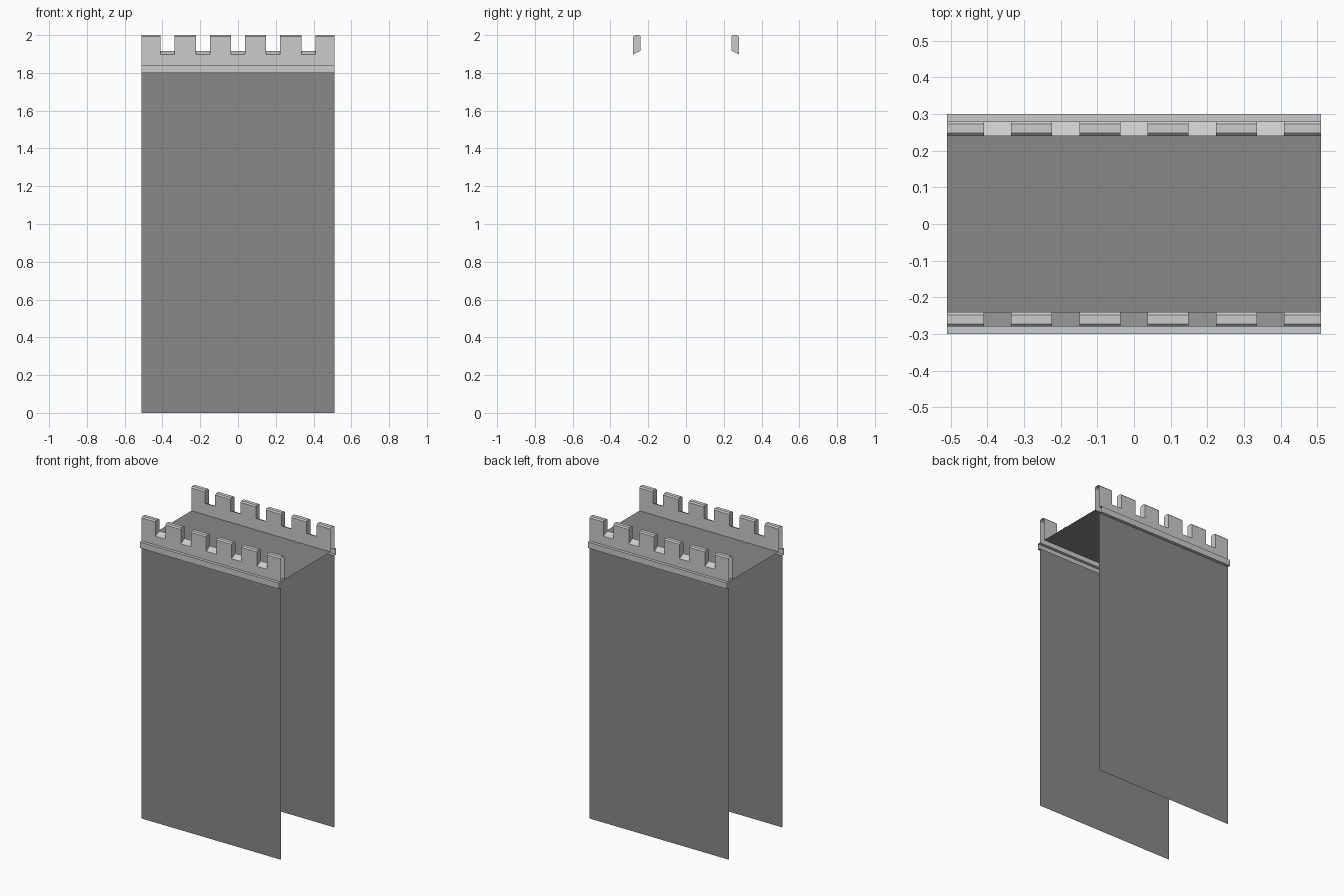
import bpy, bmesh

if "Cube" in bpy.data.objects:
    bpy.data.objects.remove(bpy.data.objects["Cube"])

HALF = 0.51                  # half length of the wall section
PITCH, GAP = 0.186, 0.037    # crenel spacing and half width
INNER, OUTER = 0.24, 0.28    # parapet faces
DECK, TOP, BEV = 1.84, 2.0, 0.008

stone = bpy.data.materials.new("dark_stone")
stone.diffuse_color = (0.25, 0.25, 0.25, 1)
stone.use_nodes = True
stone.node_tree.nodes["Principled BSDF"].inputs["Base Color"].default_value = stone.diffuse_color


def strip(bm, profile, x0, x1):
    """Sweep an open (y, z) profile along x."""
    a = [bm.verts.new((x0, y, z)) for y, z in profile]
    b = [bm.verts.new((x1, y, z)) for y, z in profile]
    for i in range(len(profile) - 1):
        bm.faces.new((a[i], b[i], b[i + 1], a[i + 1]))


def finish(name, bm, mat=None, mirror=True):
    bmesh.ops.remove_doubles(bm, verts=bm.verts, dist=1e-5)
    me = bpy.data.meshes.new(name)
    bm.to_mesh(me)
    bm.free()
    ob = bpy.data.objects.new(name, me)
    bpy.context.collection.objects.link(ob)
    if mat:
        me.materials.append(mat)
    if mirror:
        m = ob.modifiers.new("mirror", 'MIRROR')
        m.use_axis = (False, True, False)
        m.use_clip = False
    return ob


# Crenellated parapet, open at the ends, with outward sloping sills
sill = [(INNER, 1.917), (OUTER, 1.897)]
merlon = [sill[0], (INNER, TOP - BEV), (INNER + BEV, TOP),
          (OUTER - BEV, TOP), (OUTER, TOP - BEV), sill[1]]
bm = bmesh.new()
edges = [-HALF]
for i in range(-2, 3):
    edges += [i * PITCH - GAP, i * PITCH + GAP]
edges.append(HALF)
for i, (x0, x1) in enumerate(zip(edges, edges[1:])):
    body = merlon if i % 2 == 0 else sill
    strip(bm, [(INNER, DECK)] + body + [(OUTER, DECK)], x0, x1)
    if i % 2:      # merlon cheeks on both sides of the gap
        bm.faces.new([bm.verts.new((x0, y, z)) for y, z in reversed(merlon)])
        bm.faces.new([bm.verts.new((x1, y, z)) for y, z in merlon])
finish("parapet", bm)

# Projecting ledge under the parapet
bm = bmesh.new()
strip(bm, [(OUTER, DECK), (0.30, DECK), (0.30, 1.80), (OUTER, 1.80)], -HALF, HALF)
finish("ledge", bm)

# Thin wall faces
bm = bmesh.new()
strip(bm, [(OUTER, 1.80), (OUTER, 0)], -HALF, HALF)
finish("wall_face", bm, stone)

# Walkway between the parapets
bm = bmesh.new()
strip(bm, [(-INNER, DECK), (INNER, DECK)], -HALF, HALF)
finish("walkway", bm, stone, mirror=False)
